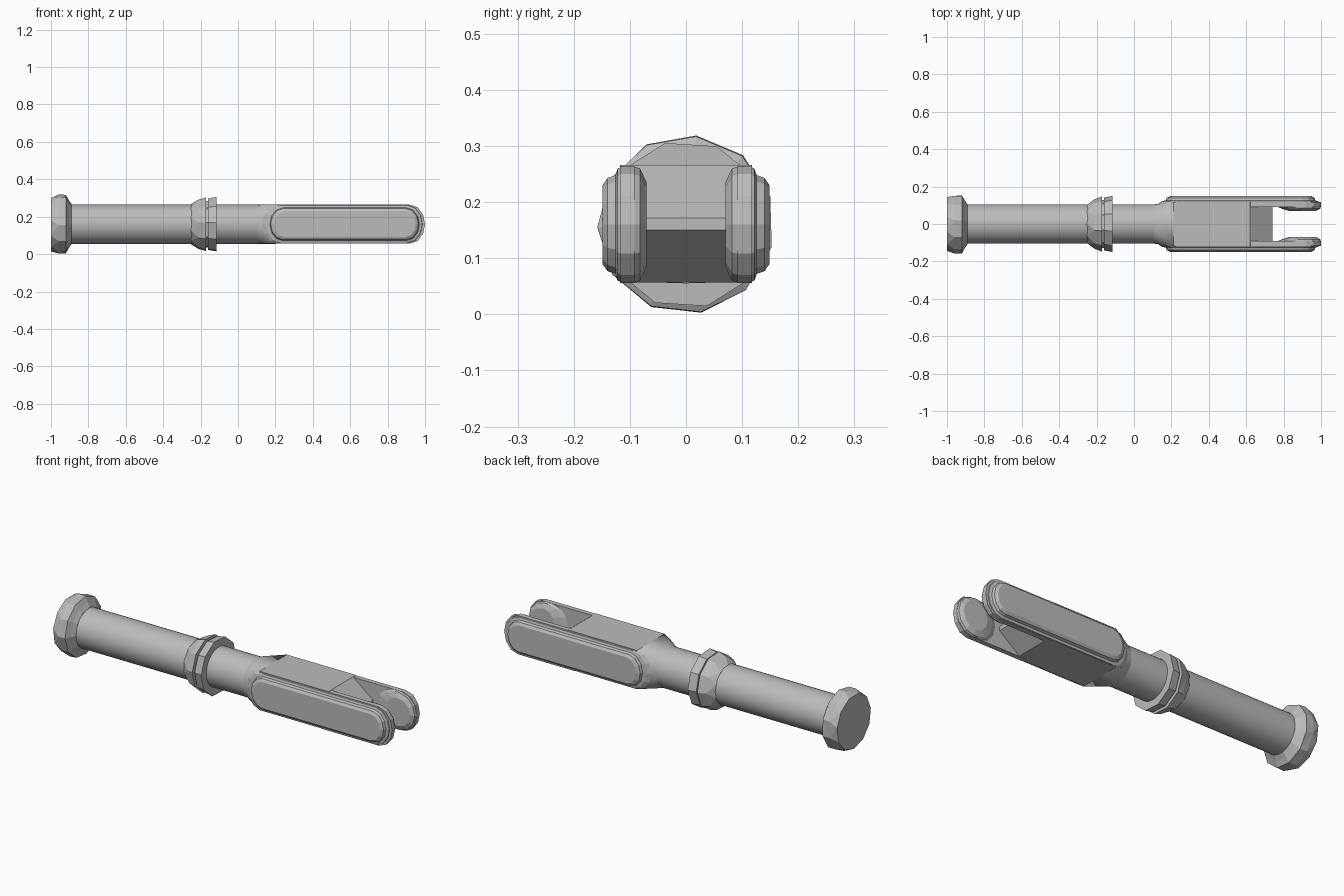
import bpy, bmesh, math, random

random.seed(4)
if "Cube" in bpy.data.objects:
    bpy.data.objects.remove(bpy.data.objects["Cube"], do_unlink=True)

AXIS_Z = 0.16

grey = bpy.data.materials.new("steel_grey")
grey.use_nodes = True
colour = (0.5, 0.5, 0.5, 1)
grey.diffuse_color = colour
grey.node_tree.nodes["Principled BSDF"].inputs["Base Color"].default_value = colour


def finish(name, bm, smooth=False):
    bmesh.ops.recalc_face_normals(bm, faces=bm.faces)
    mesh = bpy.data.meshes.new(name)
    bm.to_mesh(mesh)
    bm.free()
    mesh.materials.append(grey)
    obj = bpy.data.objects.new(name, mesh)
    bpy.context.collection.objects.link(obj)
    if smooth:
        bpy.ops.object.select_all(action="DESELECT")
        obj.select_set(True)
        bpy.context.view_layer.objects.active = obj
        bpy.ops.object.shade_smooth_by_angle(angle=math.radians(30))
    return obj


def loft(name, rings, smooth=False, triangulate=False):
    """Skin matching rings of points and cap both ends."""
    bm = bmesh.new()
    loops = [[bm.verts.new(p) for p in ring] for ring in rings]
    for a, b in zip(loops, loops[1:]):
        for i in range(len(a)):
            j = (i + 1) % len(a)
            bm.faces.new((a[i], a[j], b[j], b[i]))
    bm.faces.new(loops[0])
    bm.faces.new(loops[-1])
    if triangulate:
        bmesh.ops.triangulate(bm, faces=[f for f in bm.faces if len(f.verts) == 4])
    return finish(name, bm, smooth)


def circle(x, r, sides, turn=0.0, rough=0.0):
    pts = []
    for i in range(sides):
        a = (i + turn) * math.tau / sides
        k = r * (1 - random.uniform(0, rough))
        pts.append((x, k * math.sin(a), AXIS_Z - k * math.cos(a)))
    return pts


def lozenge(y, x0, x1, r, end=0.08, steps=6):
    """Long outline with rounded ends, in the xz plane."""
    pts = []
    for cx, start in ((x1 - end, -math.pi / 2), (x0 + end, math.pi / 2)):
        for i in range(steps + 1):
            a = start + i * math.pi / steps
            pts.append((cx + end * math.cos(a), y, AXIS_Z + r * math.sin(a)))
    return pts


# Shaft
loft("shaft", [circle(-0.97, 0.105, 40), circle(0.2, 0.105, 40)], smooth=True)

# Faceted end cap
loft("end_cap", [circle(-1.0, 0.145, 11), circle(-0.96, 0.16, 11, 0.3, 0.03),
                 circle(-0.92, 0.158, 11, 0.3), circle(-0.905, 0.13, 11, 0.3),
                 circle(-0.89, 0.108, 11, 0.3)], triangulate=True)

# Faceted middle collar with a stepped rim
loft("collar_cone", [circle(-0.25, 0.108, 10), circle(-0.21, 0.138, 10, 0.4, 0.04),
                     circle(-0.17, 0.148, 10, 0.4)], triangulate=True)
loft("collar_neck", [circle(-0.18, 0.128, 10, 0.4), circle(-0.15, 0.128, 10, 0.4)])
loft("collar_rim", [circle(-0.16, 0.142, 10, 0.4), circle(-0.115, 0.15, 10, 0.4)])

# Flare from the round shaft to the square fork
bm = bmesh.new()
for p in circle(0.1, 0.104, 32):
    bm.verts.new(p)
for y in (-0.118, 0.118):
    for z in (0.057, 0.266):
        bm.verts.new((0.21, y, z))
bmesh.ops.convex_hull(bm, input=bm.verts)
finish("fork_flare", bm, smooth=True)

# Fork body, ending in a blunt wedge between the prongs
outline = [(0.21, 0.057), (0.62, 0.057), (0.74, 0.15),
           (0.74, 0.172), (0.62, 0.266), (0.21, 0.266)]
loft("fork_body", [[(x, y, z) for x, z in outline] for y in (-0.117, 0.117)])

# Prongs, inner pads and raised side panels
for side, s in (("left", 1), ("right", -1)):
    loft(f"{side}_prong", [lozenge(s * 0.092, 0.5, 1.0, 0.104),
                           lozenge(s * 0.118, 0.5, 1.0, 0.104)])
    loft(f"{side}_inner_pad", [lozenge(s * 0.095, 0.76, 1.0, 0.104, 0.09),
                               lozenge(s * 0.082, 0.79, 0.995, 0.1, 0.09),
                               lozenge(s * 0.07, 0.83, 0.975, 0.075, 0.07)])
    loft(f"{side}_side_panel", [lozenge(s * 0.11, 0.13, 0.99, 0.104),
                                lozenge(s * 0.122, 0.15, 0.985, 0.1),
                                lozenge(s * 0.126, 0.17, 0.97, 0.088, 0.07),
                                lozenge(s * 0.14, 0.175, 0.965, 0.083, 0.065),
                                lozenge(s * 0.149, 0.195, 0.95, 0.07, 0.055)])
